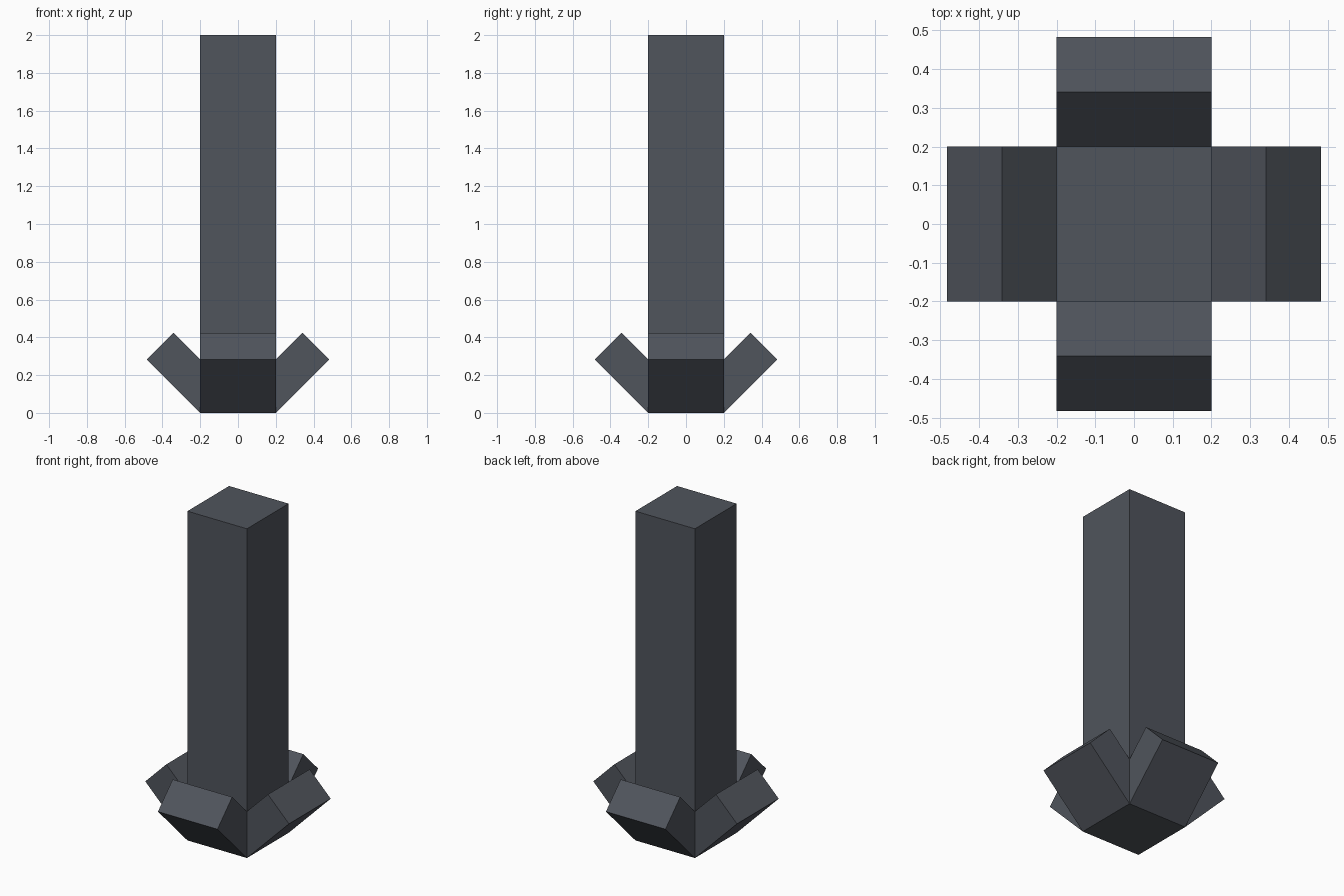
import bpy
import math
from mathutils import Matrix, Vector

if "Cube" in bpy.data.objects:
    bpy.data.objects.remove(bpy.data.objects["Cube"])

slate = bpy.data.materials.new("slate_grey")
slate.diffuse_color = (0.08, 0.089, 0.107, 1)
slate.use_nodes = True
slate.node_tree.nodes["Principled BSDF"].inputs["Base Color"].default_value = slate.diffuse_color


def box(name, size, matrix):
    """Box of the given size, placed by a matrix."""
    bpy.ops.mesh.primitive_cube_add(size=1)
    ob = bpy.context.object
    ob.name = name
    ob.data.transform(matrix @ Matrix.Diagonal((*size, 1)))
    ob.data.materials.append(slate)
    return ob


# Square column
box("column", (0.4, 0.4, 2.0), Matrix.Translation((0, 0, 1)))

# Four slabs leaning outward at 45 degrees, lower outer edge on the column foot
tilt = Matrix.Rotation(math.radians(45), 4, 'Y')
offset = Vector((0.2, 0, 0)) - tilt @ Vector((0.1, 0, -0.2))
slab = Matrix.Translation(offset) @ tilt
for i, side in enumerate(("right", "back", "left", "front")):
    turn = Matrix.Rotation(i * math.pi / 2, 4, 'Z')
    box(side + "_fin", (0.2, 0.4, 0.4), turn @ slab)
